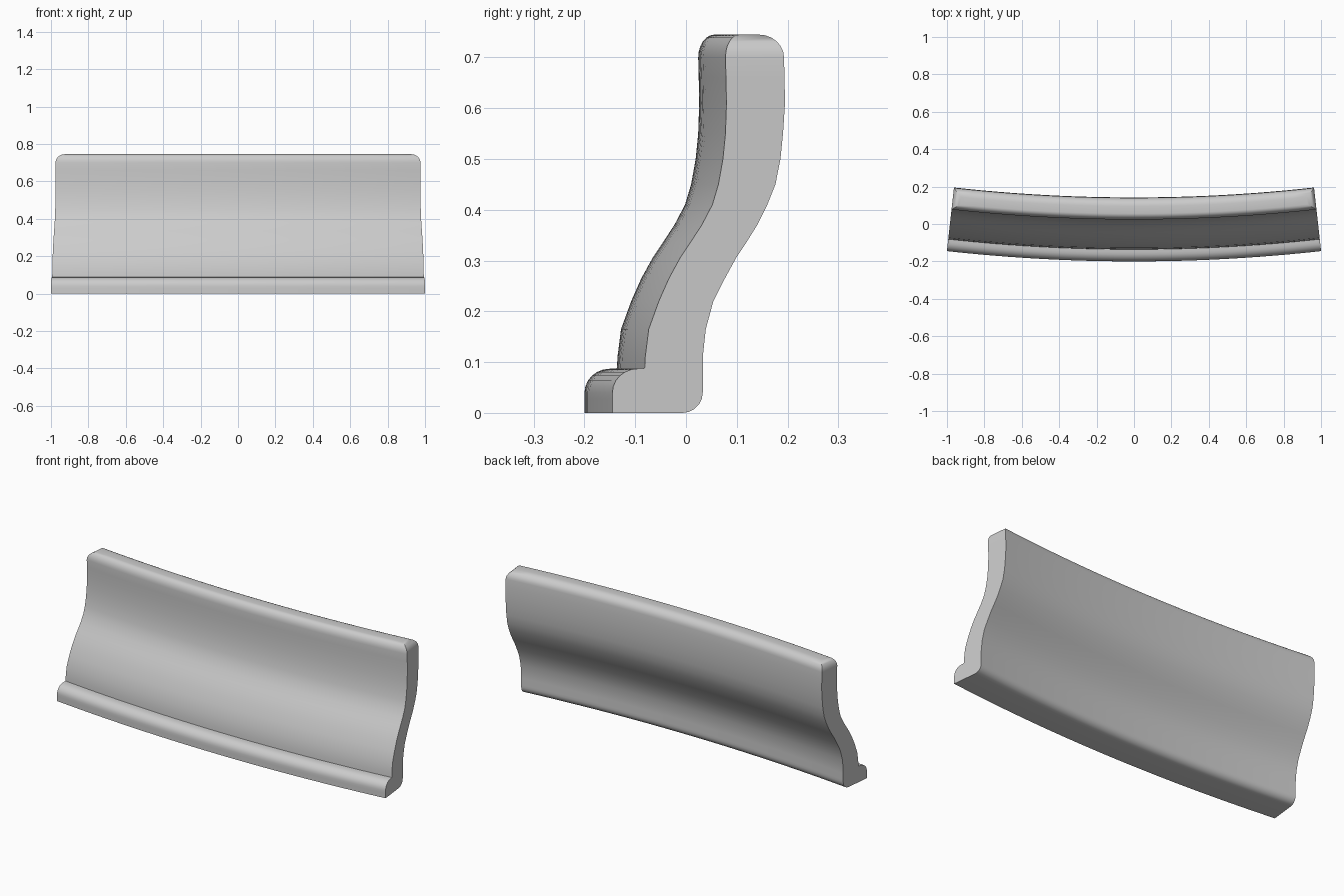
import bpy, bmesh, math

if "Cube" in bpy.data.objects:
    bpy.data.objects.remove(bpy.data.objects["Cube"])

CY = 8.91            # centre of the plan curve on the y axis
HALF = math.asin(1 / 9.108)
SHIFT = -0.055       # end section to middle section
TOP, R = 0.745, 0.045
SEG = 24

# Section rows: height, front y, back y (as seen on the end face)
rows = []
for i in range(6):   # rounded bottom back edge
    a = math.pi / 2 * i / 5
    rows.append((0.04 * (1 - math.cos(a)), -0.145, -0.006 + 0.04 * math.sin(a)))
for i in range(1, 7):  # rounded lip at the front
    a = math.pi / 2 * i / 6
    rows.append((0.04 + 0.047 * math.sin(a), -0.145 + 0.05 * (1 - math.cos(a)), 0.034))
rows += [(0.088, -0.081, 0.034), (0.11, -0.080, 0.034), (0.165, -0.073, 0.040),
         (0.22, -0.053, 0.055), (0.265, -0.033, 0.078), (0.305, -0.011, 0.100),
         (0.335, 0.009, 0.120), (0.37, 0.032, 0.142), (0.41, 0.053, 0.162),
         (0.45, 0.065, 0.178), (0.50, 0.074, 0.188), (0.55, 0.079, 0.193),
         (0.61, 0.081, 0.197), (0.66, 0.080, 0.196)]
insets = [0.0] * len(rows)
for i in range(7):   # rounded top, on the front, back and both ends
    a = math.pi / 2 * i / 6
    k = 1 - math.cos(a)
    rows.append((TOP - R + R * math.sin(a), 0.079 + 0.032 * k, 0.195 - R * k))
    insets.append(R * k)

# Sweep the section along the arc
bm = bmesh.new()


def station(t):
    front, back = [], []
    for (z, yf, yb), inset in zip(rows, insets):
        ang = t * (HALF - inset / 9)
        for y, out in ((yf, front), (yb, back)):
            r = CY - (y + SHIFT)
            out.append(bm.verts.new((r * math.sin(ang), CY - r * math.cos(ang), z)))
    return front, back


stations = [station(-1 + 2 * i / SEG) for i in range(SEG + 1)]
for (f0, b0), (f1, b1) in zip(stations, stations[1:]):
    loop0, loop1 = f0 + b0[::-1], f1 + b1[::-1]
    n = len(loop0)
    for j in range(n):
        k = (j + 1) % n
        bm.faces.new((loop0[j], loop1[j], loop1[k], loop0[k]))

# End faces
for f, b in (stations[0], stations[-1]):
    for j in range(len(f) - 1):
        bm.faces.new((f[j], f[j + 1], b[j + 1], b[j]))
bmesh.ops.recalc_face_normals(bm, faces=bm.faces)

mesh = bpy.data.meshes.new("curved_moulding")
bm.to_mesh(mesh)
bm.free()
obj = bpy.data.objects.new("curved_moulding", mesh)
bpy.context.collection.objects.link(obj)
bpy.context.view_layer.objects.active = obj
obj.select_set(True)
bpy.ops.object.shade_smooth_by_angle(angle=math.radians(35))
